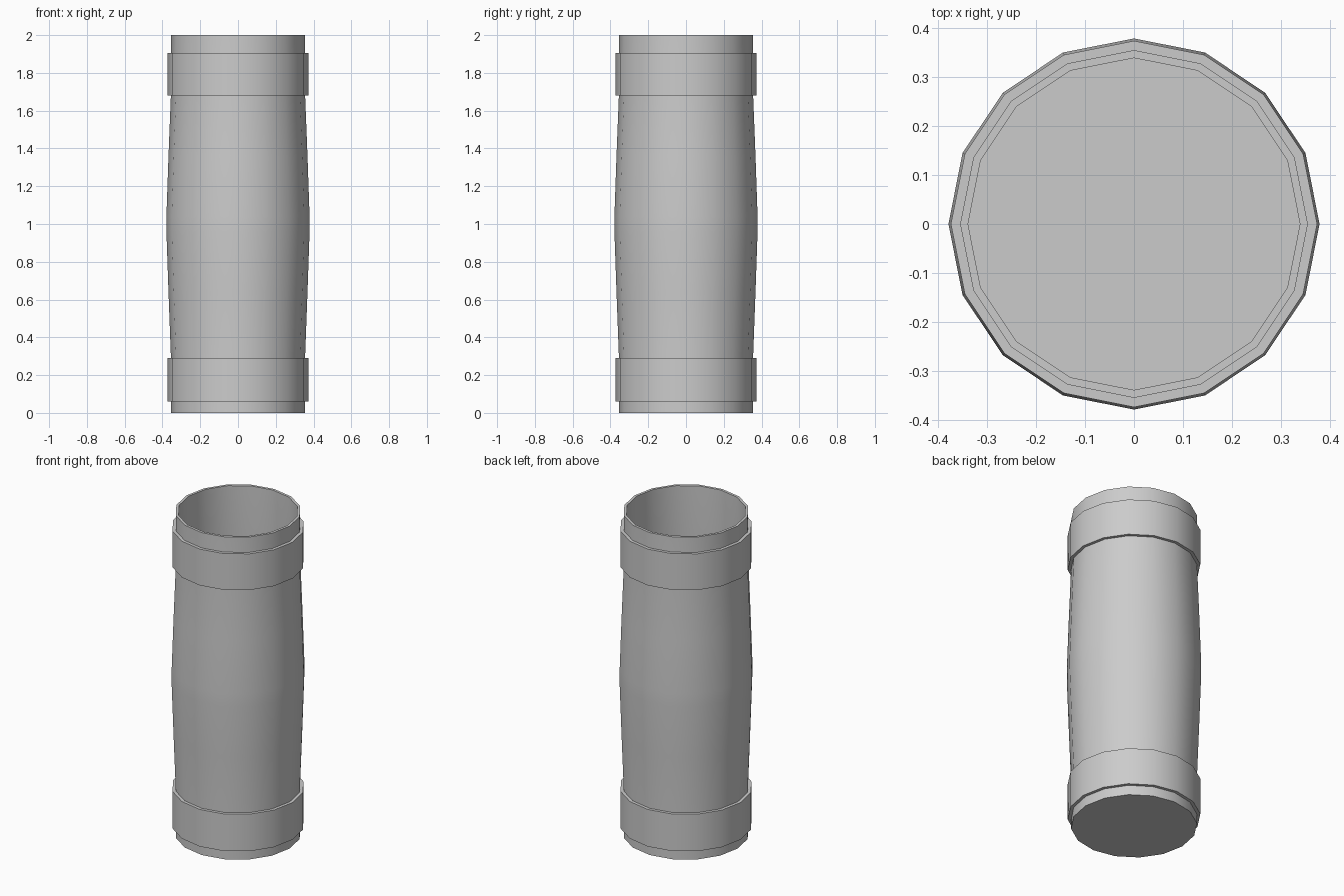
import bpy, bmesh, math

if "Cube" in bpy.data.objects:
    bpy.data.objects.remove(bpy.data.objects["Cube"])

SIDES = 16

def lathe(name, profile, closed=False):
    """Revolve (radius, z) points around z; radius 0 becomes a cap."""
    bm = bmesh.new()
    rings = []
    for r, z in profile:
        rings.append([bm.verts.new((r * math.cos(2 * math.pi * i / SIDES),
                                    r * math.sin(2 * math.pi * i / SIDES), z))
                      for i in range(SIDES)])
    pairs = list(zip(rings, rings[1:]))
    if closed:
        pairs.append((rings[-1], rings[0]))
    for a, b in pairs:
        for i in range(SIDES):
            j = (i + 1) % SIDES
            bm.faces.new((a[i], a[j], b[j], b[i]))
    if not closed:
        bm.faces.new(rings[0][::-1])
        bm.faces.new(rings[-1])
    bmesh.ops.recalc_face_normals(bm, faces=bm.faces)
    mesh = bpy.data.meshes.new(name)
    bm.to_mesh(mesh)
    bm.free()
    obj = bpy.data.objects.new(name, mesh)
    bpy.context.collection.objects.link(obj)
    bpy.ops.object.select_all(action='DESELECT')
    obj.select_set(True)
    bpy.context.view_layer.objects.active = obj
    bpy.ops.object.shade_smooth_by_angle(angle=math.radians(30))
    return obj

# Bulging hollow body: outer wall up, thin rim, inner wall down to the floor
wall = 0.016
outer = [(0.355, 0), (0.355, 0.29), (0.368, 0.64), (0.379, 0.96),
         (0.379, 1.04), (0.368, 1.36), (0.355, 1.69), (0.355, 2.0)]
inner = [(r - wall, max(z, wall)) for r, z in reversed(outer)]
lathe("barrel_body", outer + inner)

# Two hoops around the ends
for name, z0, z1 in (("lower_band", 0.06, 0.29), ("upper_band", 1.68, 1.905)):
    lathe(name, [(0.35, z0), (0.374, z0), (0.374, z1), (0.35, z1)], closed=True)
